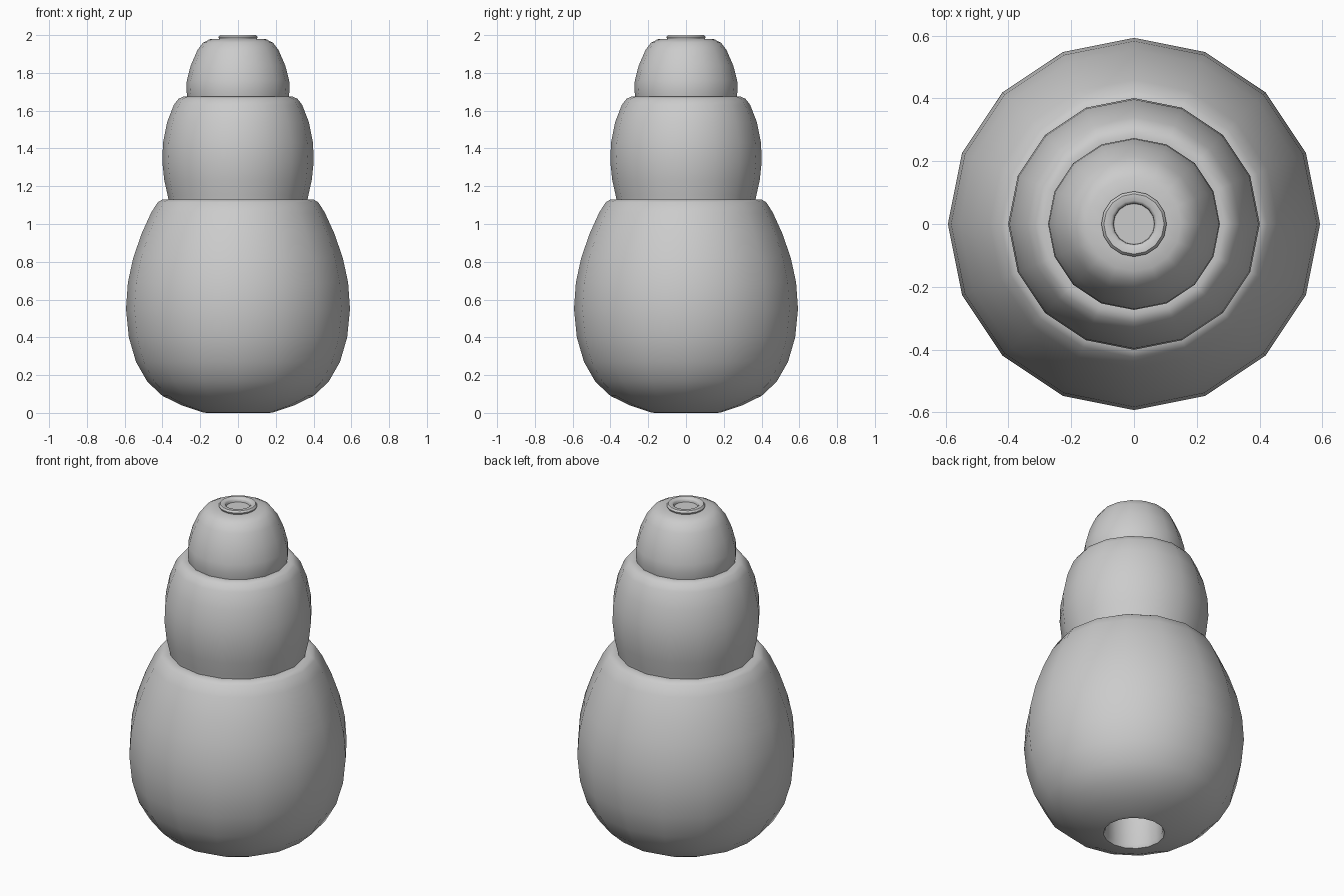
import bpy, bmesh, math

if "Cube" in bpy.data.objects:
    bpy.data.objects.remove(bpy.data.objects["Cube"])

SIDES = 16


def lathe(name, profile):
    """Spin an (radius, height) profile around z; radius 0 closes to a point."""
    bm = bmesh.new()
    rings = []
    for r, z in profile:
        if r == 0:
            rings.append([bm.verts.new((0, 0, z))] * SIDES)
        else:
            rings.append([bm.verts.new((r * math.cos(2 * math.pi * i / SIDES),
                                        r * math.sin(2 * math.pi * i / SIDES), z))
                          for i in range(SIDES)])
    for a, b in zip(rings, rings[1:]):
        for i in range(SIDES):
            j = (i + 1) % SIDES
            bm.faces.new(list(dict.fromkeys((a[i], a[j], b[j], b[i]))))
    bmesh.ops.recalc_face_normals(bm, faces=bm.faces)
    mesh = bpy.data.meshes.new(name)
    bm.to_mesh(mesh)
    bm.free()
    obj = bpy.data.objects.new(name, mesh)
    bpy.context.collection.objects.link(obj)
    bpy.ops.object.select_all(action='DESELECT')
    obj.select_set(True)
    bpy.context.view_layer.objects.active = obj
    bpy.ops.object.shade_smooth_by_angle(angle=math.radians(50))
    return obj


# One continuous stacked shell, with a bored hole below and a small ring on top
lathe("stacked_body", [
    # bored hole
    (0, 0.40), (0.155, 0.40), (0.155, 0.02), (0.165, 0.004),
    # lower bulge
    (0.185, 0.006), (0.30, 0.041), (0.40, 0.09), (0.48, 0.165), (0.54, 0.27),
    (0.578, 0.40), (0.593, 0.55), (0.583, 0.69), (0.555, 0.82), (0.51, 0.95),
    (0.46, 1.06), (0.425, 1.115), (0.40, 1.13), (0.368, 1.128),
    # middle bulge
    (0.372, 1.15), (0.39, 1.23), (0.401, 1.33), (0.397, 1.43), (0.375, 1.54),
    (0.34, 1.63), (0.315, 1.663), (0.29, 1.674), (0.268, 1.672),
    # upper bulge
    (0.274, 1.71), (0.271, 1.76), (0.25, 1.84), (0.215, 1.92), (0.185, 1.96),
    (0.15, 1.978), (0.10, 1.98),
    # top ring and its recess
    (0.104, 1.99), (0.096, 2.0), (0.075, 2.0), (0.066, 1.992), (0.065, 1.978),
    (0, 1.978),
])

# Rest the lower lip exactly on the ground
body = bpy.data.objects["stacked_body"]
low = min(v.co.z for v in body.data.vertices)
for v in body.data.vertices:
    if v.co.z < 0.01:
        v.co.z -= low
